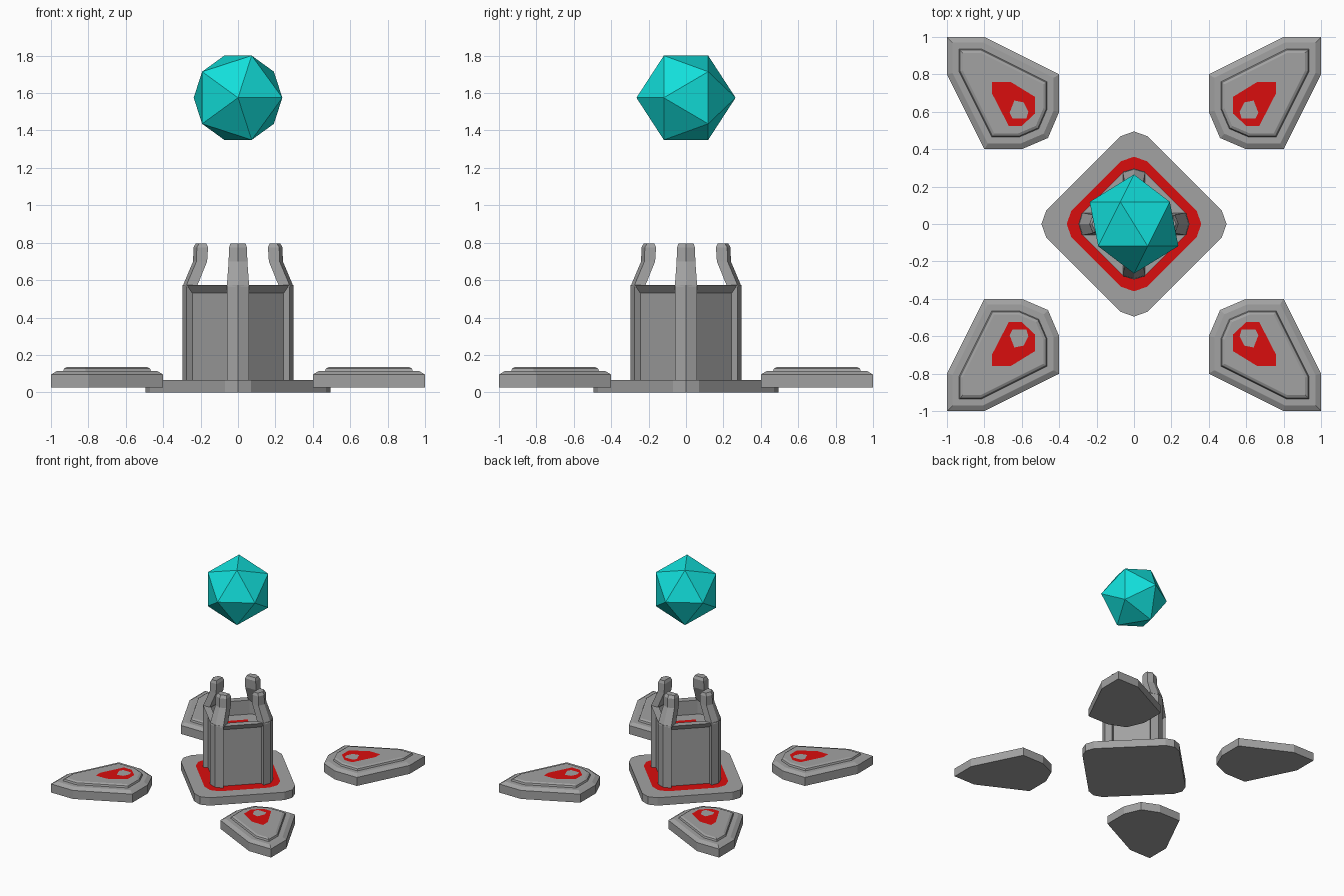
import bpy, bmesh, math
from mathutils import Vector

cube = bpy.data.objects.get("Cube")
if cube:
    bpy.data.objects.remove(cube, do_unlink=True)


def material(name, rgb):
    m = bpy.data.materials.new(name)
    m.use_nodes = True
    m.diffuse_color = (*rgb, 1)
    bsdf = next(n for n in m.node_tree.nodes if n.type == 'BSDF_PRINCIPLED')
    bsdf.inputs["Base Color"].default_value = (*rgb, 1)
    return m


stone = material("stone grey", (0.36, 0.36, 0.36))
red = material("rune red", (0.7, 0.004, 0.004))
teal = material("crystal teal", (0.006, 0.74, 0.71))


def finish(bm, name, mat, normals=True):
    if normals:
        bmesh.ops.recalc_face_normals(bm, faces=bm.faces[:])
    mesh = bpy.data.meshes.new(name)
    bm.to_mesh(mesh)
    bm.free()
    mesh.materials.append(mat)
    ob = bpy.data.objects.new(name, mesh)
    bpy.context.collection.objects.link(ob)
    return ob


def loft(loops, cap_start=True):
    """Skin a stack of equal-length point loops and cap the ends."""
    bm = bmesh.new()
    rings = [[bm.verts.new(p) for p in loop] for loop in loops]
    n = len(rings[0])
    for a, b in zip(rings, rings[1:]):
        for i in range(n):
            j = (i + 1) % n
            bm.faces.new((a[i], a[j], b[j], b[i]))
    if cap_start:
        bm.faces.new(rings[0][::-1])
    bm.faces.new(rings[-1])
    return bm


def diamond(tip, a, b, z):
    """Diamond outline with each corner softened by a tip point."""
    pts = []
    for k in range(4):
        c, s = round(math.cos(k * math.pi / 2)), round(math.sin(k * math.pi / 2))
        for x, y in ((a, -b), (tip, 0), (a, b)):
            pts.append((x * c - y * s, x * s + y * c, z))
    return pts


def inset(poly, d):
    """Move each edge of a counter-clockwise convex outline inward by d."""
    out = []
    for i, p in enumerate(poly):
        p = Vector(p)
        e1 = (p - Vector(poly[i - 1])).normalized()
        e2 = (Vector(poly[(i + 1) % len(poly)]) - p).normalized()
        n1, n2 = Vector((-e1.y, e1.x)), Vector((-e2.y, e2.x))
        out.append(p + (n1 + n2) * d / (1 + n1.dot(n2)))
    return out


def flat(outlines, z, name, mat):
    """Flat painted plate; a second outline makes a hole."""
    bm = bmesh.new()
    for o in outlines:
        vs = [bm.verts.new((p[0], p[1], z)) for p in o]
        for i in range(len(vs)):
            bm.edges.new((vs[i - 1], vs[i]))
    bmesh.ops.triangle_fill(bm, use_beauty=True, edges=bm.edges[:])
    for f in bm.faces:
        f.normal_update()
        if f.normal.z < 0:
            f.normal_flip()
    return finish(bm, name, mat, False)


# Base slab and the painted border around the tower foot
BASE, RIM, FLOOR = 0.065, 0.575, 0.46
finish(loft([diamond(0.495, 0.47, 0.07, z) for z in (0, BASE)]), "base_slab", stone)
flat([diamond(0.36, 0.335, 0.07, 0)], BASE + 0.002, "base_border", red)

# Hollow tower with a recessed panel on each side
bm = loft([diamond(0.297, 0.275, 0.06, BASE), diamond(0.297, 0.275, 0.06, RIM),
           diamond(0.24, 0.215, 0.045, RIM), diamond(0.24, 0.215, 0.045, FLOOR)])
bmesh.ops.recalc_face_normals(bm, faces=bm.faces[:])
panels = [f for f in bm.faces
          if abs(f.normal.z) < 0.1 and f.calc_area() > 0.12
          and f.normal.dot(f.calc_center_median()) > 0]
for f in panels:
    bmesh.ops.inset_individual(bm, faces=[f], thickness=0.012, depth=-0.035)
    for v in f.verts:
        v.co.z = BASE if v.co.z < 0.3 else RIM - 0.045
finish(bm, "tower", stone)
side = 0.09
flat([[(side * x, side * y) for x, y in ((1.4, 0), (0, 1.4), (-1.4, 0), (0, -1.4))]],
     FLOOR + 0.002, "tower_floor_mark", red)

# Four prongs leaning inward from the tower corners
sections = [(RIM - 0.01, 0.297, 0.22, 0.06), (0.7, 0.24, 0.165, 0.05),
            (0.775, 0.238, 0.16, 0.048), (0.797, 0.225, 0.17, 0.04)]
for k, label in enumerate(("left", "back", "right", "front")):
    loops = [[(o, 0, z), (o - 0.018, w, z), (i, w, z), (i, -w, z), (o - 0.018, -w, z)]
             for z, o, i, w in sections]
    prong = finish(loft(loops), label + "_prong", stone)
    prong.rotation_euler.z = k * math.pi / 2

# Floating crystal
bpy.ops.mesh.primitive_ico_sphere_add(subdivisions=1, radius=0.265, location=(0, 0, 1.575),
                                      rotation=(math.pi / 2, 0, 0))
crystal = bpy.context.object
crystal.name = "crystal"
crystal.data.materials.append(teal)

# Four stepped corner pads with a painted looped mark
pad = [(1, 1), (0.8, 1), (0.4, 0.8), (0.4, 0.6), (0.46, 0.46),
       (0.6, 0.4), (0.8, 0.4), (1, 0.8)]
mark = [(0.76, 0.76), (0.66, 0.76), (0.53, 0.68), (0.53, 0.59),
        (0.6, 0.525), (0.67, 0.525), (0.76, 0.7)]
hole = [(0.64, 0.66), (0.59, 0.65), (0.565, 0.6), (0.575, 0.565),
        (0.65, 0.565), (0.665, 0.595)]
steps = [(0, 0.025), (0, 0.095), (0.03, 0.113), (0.065, 0.113),
         (0.07, 0.127), (0.085, 0.135)]
for sx, sy, label in ((1, 1, "back_left"), (-1, 1, "back_right"),
                      (1, -1, "front_left"), (-1, -1, "front_right")):
    loops = [[(p[0] * sx, p[1] * sy, z) for p in inset(pad, d)] for d, z in steps]
    finish(loft(loops), label + "_pad", stone)
    flat([[(x * sx, y * sy) for x, y in o] for o in (mark, hole)],
         steps[-1][1] + 0.002, label + "_mark", red)
